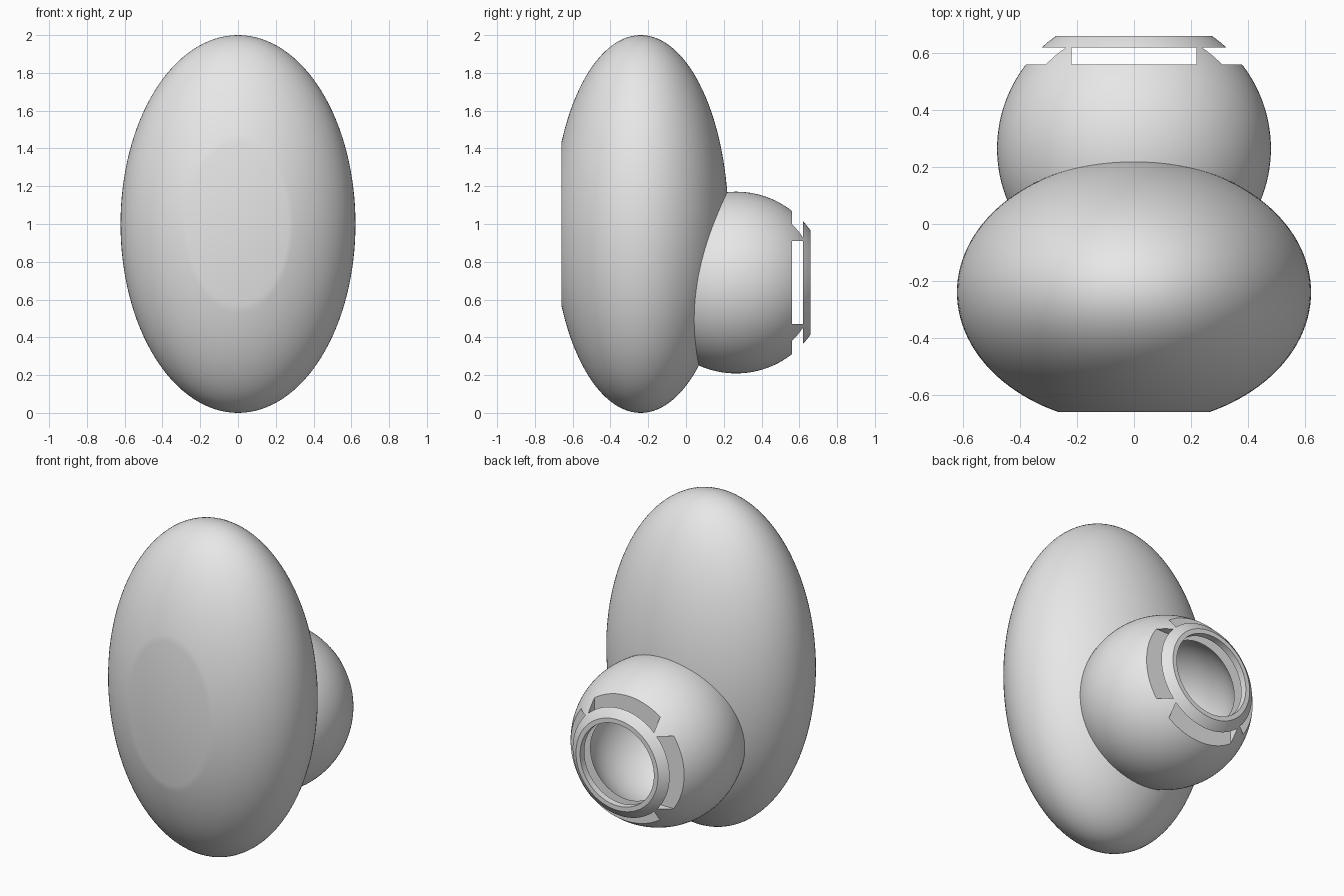
import bpy
import math

cube = bpy.data.objects.get("Cube")
if cube:
    bpy.data.objects.remove(cube, do_unlink=True)

grey = bpy.data.materials.new("light grey")
grey.use_nodes = True
grey.diffuse_color = (0.8, 0.8, 0.8, 1)
grey.node_tree.nodes["Principled BSDF"].inputs["Base Color"].default_value = (0.8, 0.8, 0.8, 1)


def finish(name, scale=(1, 1, 1)):
    """Name, scale and colour the newly added primitive."""
    ob = bpy.context.object
    ob.name = name
    ob.scale = scale
    bpy.ops.object.transform_apply(location=False, rotation=True, scale=True)
    ob.data.materials.append(grey)
    return ob


def ball(name, centre, radii):
    """Ellipsoid with its poles on the y axis."""
    bpy.ops.mesh.primitive_uv_sphere_add(segments=128, ring_count=64, location=centre,
                                         rotation=(math.pi / 2, 0, 0))
    bpy.ops.object.transform_apply(location=False, rotation=True, scale=False)
    return finish(name, radii)


def box(name, y0, y1, half_x, half_z, z):
    bpy.ops.mesh.primitive_cube_add(size=1, location=(0, (y0 + y1) / 2, z))
    return finish(name, (2 * half_x, y1 - y0, 2 * half_z))


def combine(target, tool, operation):
    """Apply a boolean and discard the tool."""
    tool.hide_render = True
    mod = target.modifiers.new(tool.name, 'BOOLEAN')
    mod.operation = operation
    mod.solver = 'EXACT'
    mod.object = tool
    bpy.context.view_layer.objects.active = target
    bpy.ops.object.modifier_apply(modifier=mod.name)
    bpy.data.objects.remove(tool, do_unlink=True)


SOCKET = (0, 0.265, 0.69)
SZ = SOCKET[2]

# Egg-shaped body with a flattened front, joined to the round socket
body = ball("body_with_socket", (0, -0.24, 1), (0.622, 0.465, 1))
combine(body, box("front_cut", -1, -0.66, 1, 2, 1), 'DIFFERENCE')
combine(body, ball("socket", SOCKET, (0.481,) * 3), 'UNION')

# Flat end, spherical cavity and round bore of the socket
combine(body, box("end_cut", 0.66, 1, 1, 1, SZ), 'DIFFERENCE')
combine(body, ball("cavity", SOCKET, (0.385,) * 3), 'DIFFERENCE')
bpy.ops.mesh.primitive_cylinder_add(vertices=128, radius=0.247, depth=0.4,
                                    location=(0, 0.6, SZ), rotation=(math.pi / 2, 0, 0))
combine(body, finish("bore"), 'DIFFERENCE')

# Crossed slots that leave four corner tabs behind the rim
for name, hx, hz in (("side_slot", 0.7, 0.22), ("upright_slot", 0.22, 0.7)):
    combine(body, box(name, 0.56, 0.62, hx, hz, SZ), 'DIFFERENCE')

bpy.ops.object.select_all(action='DESELECT')
body.select_set(True)
bpy.context.view_layer.objects.active = body
bpy.ops.object.shade_smooth_by_angle(angle=math.radians(25))
